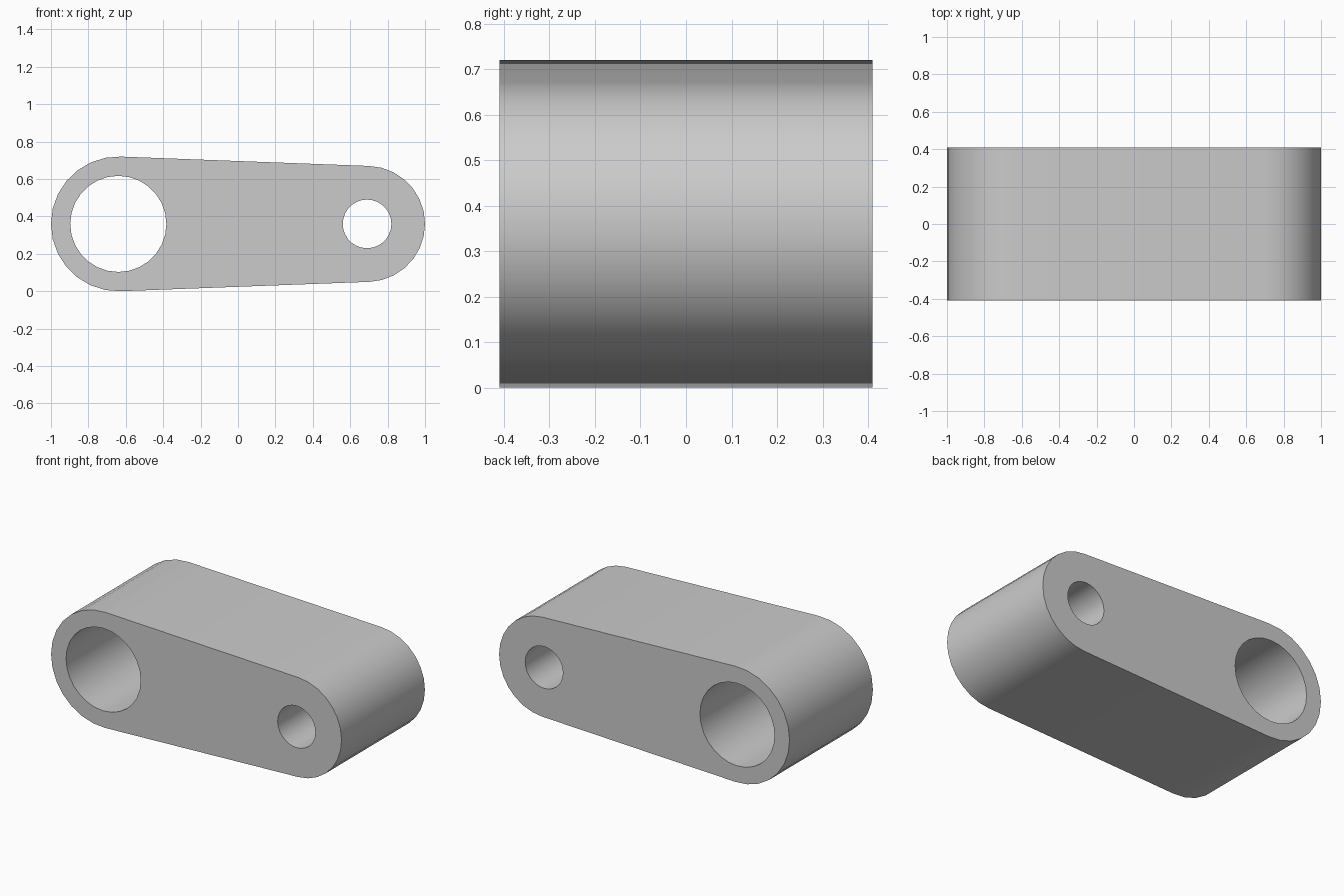
import bpy, bmesh
from math import acos, cos, sin, pi, radians

if "Cube" in bpy.data.objects:
    bpy.data.objects.remove(bpy.data.objects["Cube"])

DEPTH = 0.82
MID_Z = 0.36
BIG_X, BIG_R, BIG_HOLE = -0.64, 0.36, 0.257
SMALL_X, SMALL_R, SMALL_HOLE = 0.69, 0.31, 0.13


def arc(cx, r, start, end, steps):
    """Points along an arc in the front plane, both ends included."""
    angles = [start + (end - start) * i / steps for i in range(steps + 1)]
    return [(cx + r * cos(a), -DEPTH / 2, MID_Z + r * sin(a)) for a in angles]


def add_loop(bm, points):
    verts = [bm.verts.new(p) for p in points]
    return [bm.edges.new((v, verts[i - 1])) for i, v in enumerate(verts)]


# Outline: two rounded ends joined by their common tangents
tangent = acos((BIG_R - SMALL_R) / (SMALL_X - BIG_X))
outline = (arc(SMALL_X, SMALL_R, -tangent, tangent, 14)
           + arc(BIG_X, BIG_R, tangent, 2 * pi - tangent, 14))

bm = bmesh.new()
edges = add_loop(bm, outline)

# Bores through both ends
for x, r in ((BIG_X, BIG_HOLE), (SMALL_X, SMALL_HOLE)):
    edges += add_loop(bm, arc(x, r, 0, 2 * pi, 28)[:-1])

# Fill the front face, then extrude it through the depth
bmesh.ops.triangle_fill(bm, edges=edges, use_beauty=True)
result = bmesh.ops.extrude_face_region(bm, geom=bm.faces[:], use_keep_orig=True)
back = [g for g in result["geom"] if isinstance(g, bmesh.types.BMVert)]
bmesh.ops.translate(bm, verts=back, vec=(0, DEPTH, 0))
bmesh.ops.recalc_face_normals(bm, faces=bm.faces[:])

mesh = bpy.data.meshes.new("link_arm")
bm.to_mesh(mesh)
bm.free()
link = bpy.data.objects.new("link_arm", mesh)
bpy.context.collection.objects.link(link)

# Plain grey finish
grey = bpy.data.materials.new("light_grey")
grey.use_nodes = True
colour = (0.6, 0.6, 0.6, 1)
grey.diffuse_color = colour
grey.node_tree.nodes["Principled BSDF"].inputs["Base Color"].default_value = colour
mesh.materials.append(grey)

# Smooth rounded walls, sharp rims
bpy.ops.object.select_all(action="DESELECT")
link.select_set(True)
bpy.context.view_layer.objects.active = link
bpy.ops.object.shade_smooth_by_angle(angle=radians(30))
